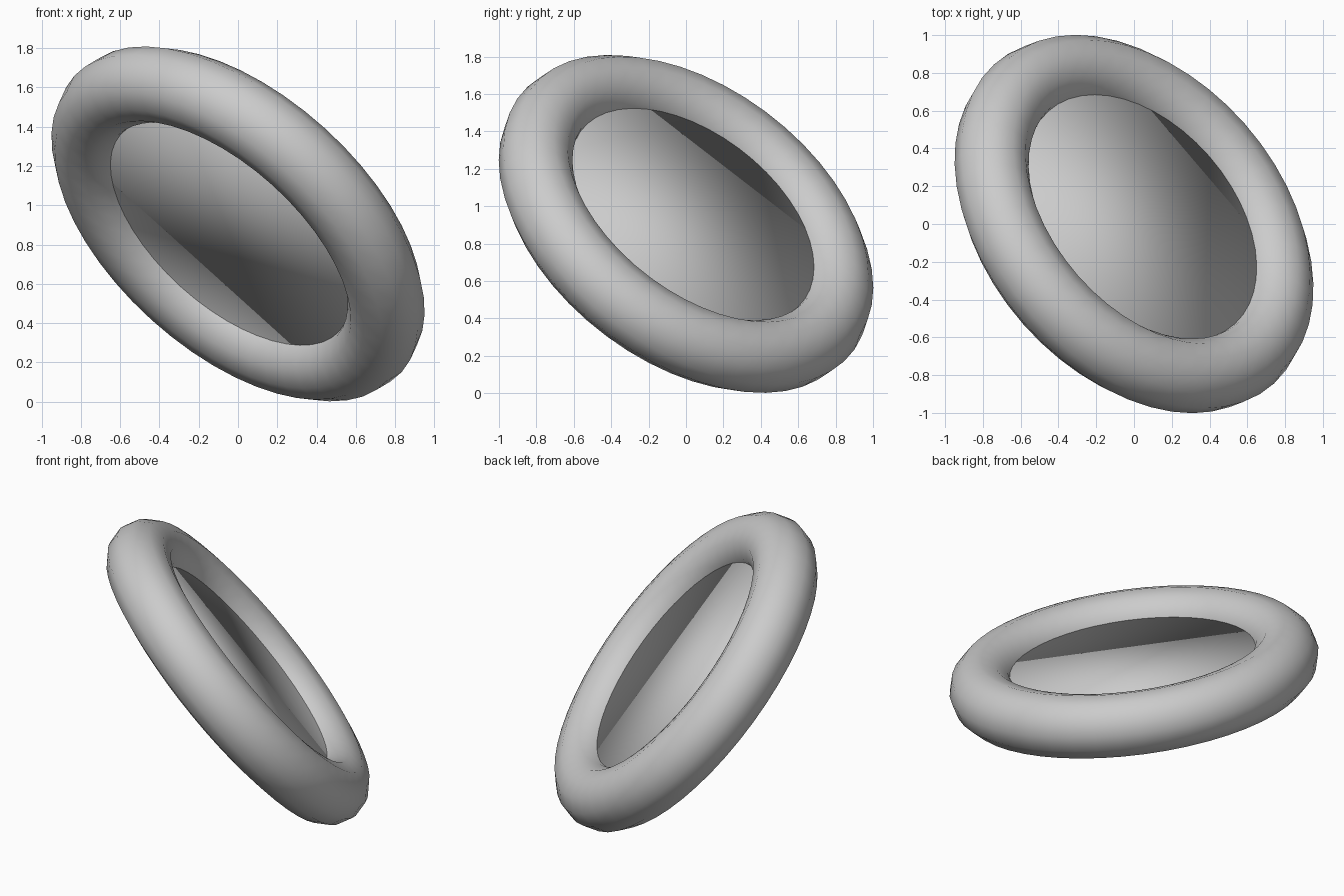
import bpy
from math import radians

if "Cube" in bpy.data.objects:
    bpy.data.objects.remove(bpy.data.objects["Cube"])

CENTER = (0, 0, 0.905)
TILT = (radians(-29.8), radians(42.1), 0)


def finish(name):
    # Name the new part and shade it fully smooth
    obj = bpy.context.object
    obj.name = name
    bpy.ops.object.shade_smooth()
    return obj


# Thick round rim
bpy.ops.mesh.primitive_torus_add(
    major_radius=0.927, minor_radius=0.197,
    major_segments=48, minor_segments=12,
    location=CENTER, rotation=TILT)
finish("ring_rim")

# Flat disc filling the hole, its edge buried in the rim
bpy.ops.mesh.primitive_cylinder_add(
    vertices=48, radius=0.78, depth=0.14,
    location=CENTER, rotation=TILT)
finish("center_disc")
